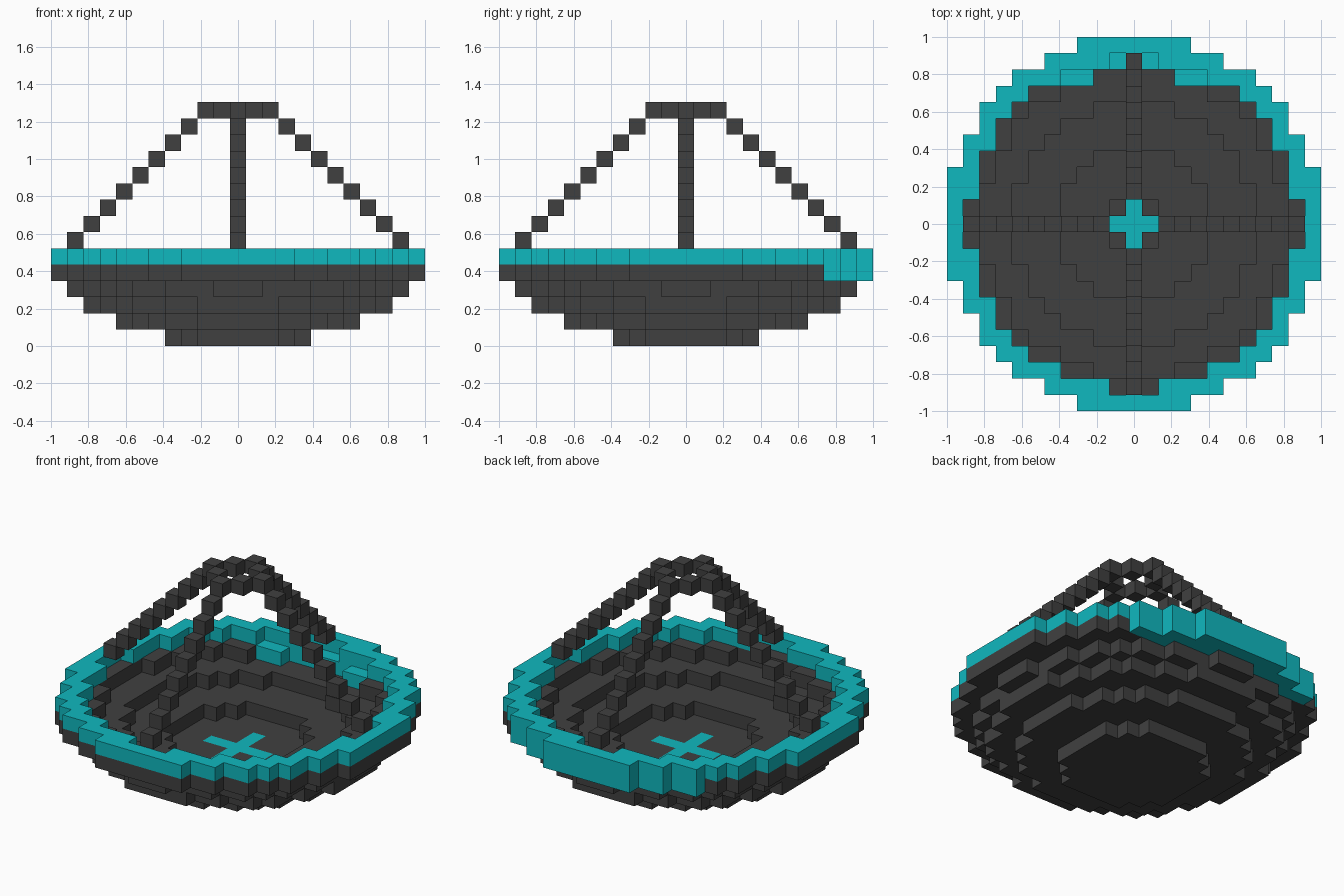
import bpy, bmesh
from mathutils import Vector

old = bpy.data.objects.get("Cube")
if old:
    bpy.data.objects.remove(old)

S = 2 / 23          # edge length of one block
R = 11              # block index of the outermost ring


def material(name, rgb):
    m = bpy.data.materials.new(name)
    m.use_nodes = True
    m.diffuse_color = (*rgb, 1)
    bsdf = m.node_tree.nodes["Principled BSDF"]
    bsdf.inputs["Base Color"].default_value = (*rgb, 1)
    bsdf.inputs["Roughness"].default_value = 0.8
    return m


charcoal = material("charcoal", (0.051, 0.051, 0.051))
teal = material("teal", (0.005, 0.48, 0.52))


def ring(z, outer, inner=-1):
    """Blocks of one layer between two squared radii."""
    span = range(-R, R + 1)
    return {(x, y, z) for x in span for y in span
            if inner < x * x + y * y <= outer}


# Bowl: stepped layers, each wider than the one below
base_layer = ring(0, 20)
floor_layer = ring(1, 56)
lower_step = ring(2, 87, 20)
upper_step = ring(3, 102, 56)
wall_layer = ring(4, 130, 87)
rim_layer = ring(5, 130, 102)

# Teal areas: rim, the back of the wall and a cross on the floor
back_wall = {c for c in wall_layer if c[1] >= 9}
cross = {c for c in floor_layer
         if min(abs(c[0]), abs(c[1])) == 0 and max(abs(c[0]), abs(c[1])) <= 2}

# Handles: four stair-stepped arms meeting in an open ring on top
arm = [(16 - z, z) for z in range(6, 14)]
crown = {(x, y, 14) for x in range(-2, 3) for y in range(-2, 3)
         if abs(x) + abs(y) == 2}

parts = {
    "bowl_base": (base_layer, charcoal),
    "bowl_floor": (floor_layer - cross, charcoal),
    "floor_cross": (cross, teal),
    "bowl_lower_step": (lower_step, charcoal),
    "bowl_upper_step": (upper_step, charcoal),
    "bowl_wall": (wall_layer - back_wall, charcoal),
    "back_wall_band": (back_wall, teal),
    "rim": (rim_layer, teal),
    "handle_crown": (crown, charcoal),
}
for name, dx, dy in (("left", 1, 0), ("right", -1, 0),
                     ("back", 0, 1), ("front", 0, -1)):
    cells = {(dx * d, dy * d, z) for d, z in arm}
    parts["handle_arm_" + name] = (cells, charcoal)

occupied = set().union(*(cells for cells, _ in parts.values()))
DIRECTIONS = [Vector(d) for d in ((1, 0, 0), (-1, 0, 0), (0, 1, 0),
                                  (0, -1, 0), (0, 0, 1), (0, 0, -1))]


def build(name, cells, mat):
    """Mesh the outer skin of a set of blocks."""
    bm = bmesh.new()
    for cell in sorted(cells):
        centre = Vector(cell) + Vector((0, 0, 0.5))
        for n in DIRECTIONS:
            if tuple(int(a + b) for a, b in zip(cell, n)) in occupied:
                continue
            u = Vector((n.y, n.z, n.x))
            v = n.cross(u)
            corners = [(centre + (n + a * u + b * v) / 2) * S
                       for a, b in ((-1, -1), (1, -1), (1, 1), (-1, 1))]
            bm.faces.new([bm.verts.new(p) for p in corners])
    bmesh.ops.remove_doubles(bm, verts=bm.verts, dist=S * 0.01)
    # Merge the flat block faces into larger panels
    bmesh.ops.dissolve_limit(bm, angle_limit=0.01, verts=bm.verts,
                             edges=bm.edges)
    mesh = bpy.data.meshes.new(name)
    bm.to_mesh(mesh)
    bm.free()
    mesh.materials.append(mat)
    bpy.context.collection.objects.link(bpy.data.objects.new(name, mesh))


for part_name, (part_cells, part_mat) in parts.items():
    build(part_name, part_cells, part_mat)
